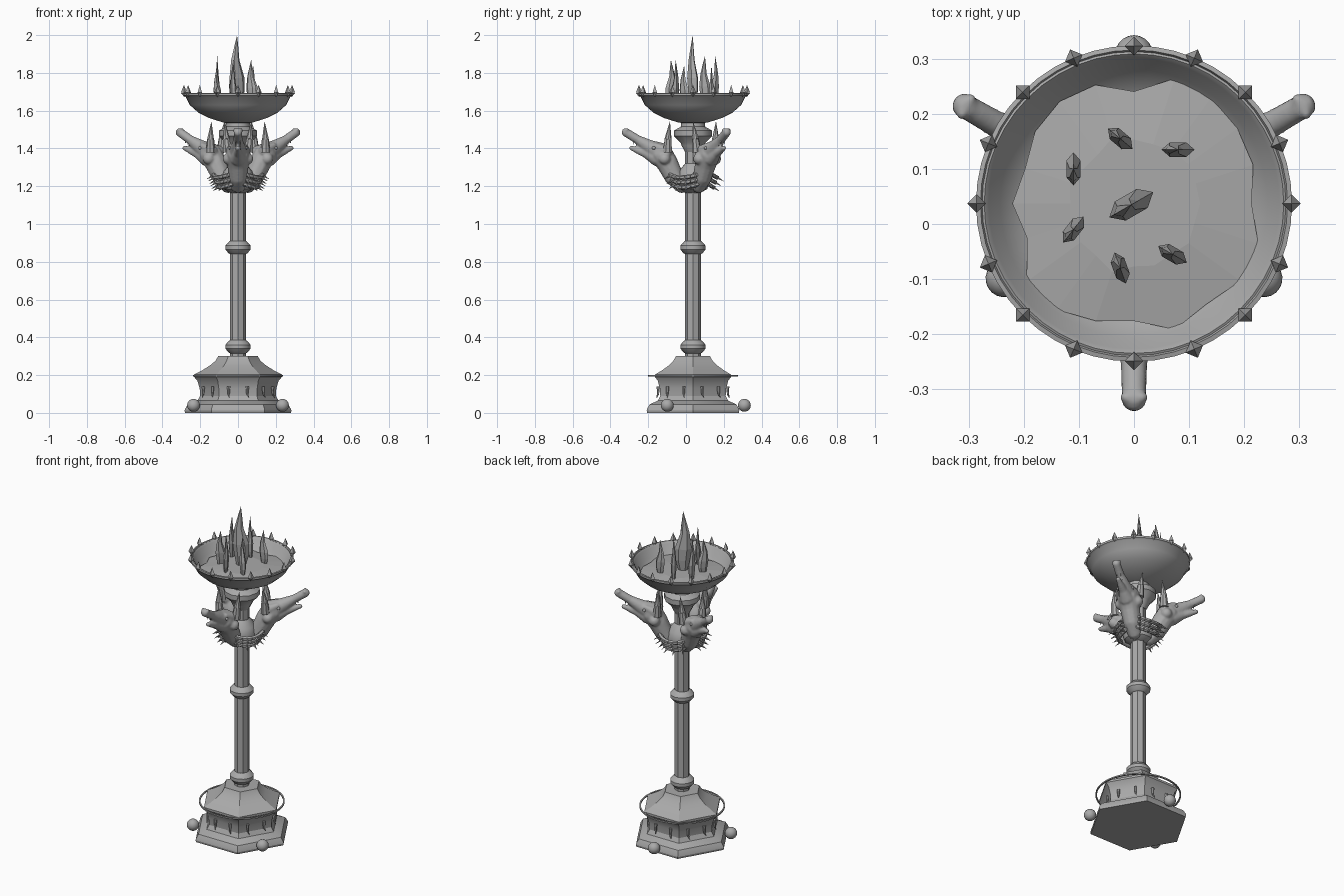
import bpy, bmesh, math, random
from mathutils import Vector, Matrix

if "Cube" in bpy.data.objects:
    bpy.data.objects.remove(bpy.data.objects["Cube"])

random.seed(4)
CY = 0.037  # the stand's axis sits slightly behind the origin
metal = bpy.data.materials.new("grey_metal")
metal.diffuse_color = (0.40, 0.40, 0.40, 1)
metal.use_nodes = True
metal.node_tree.nodes["Principled BSDF"].inputs["Base Color"].default_value = metal.diffuse_color


def finish(name, bm, smooth=None, turn=0.0):
    bmesh.ops.recalc_face_normals(bm, faces=bm.faces)
    me = bpy.data.meshes.new(name)
    bm.to_mesh(me)
    bm.free()
    me.materials.append(metal)
    ob = bpy.data.objects.new(name, me)
    bpy.context.collection.objects.link(ob)
    ob.location = (0, CY, 0)
    ob.rotation_euler.z = turn
    if smooth:
        bpy.ops.object.select_all(action='DESELECT')
        ob.select_set(True)
        bpy.context.view_layer.objects.active = ob
        bpy.ops.object.shade_smooth_by_angle(angle=math.radians(smooth))
    return ob


def lathe(name, profile, sides, smooth=None, closed=False):
    """Revolve (radius, z) pairs; open ends are capped."""
    bm = bmesh.new()
    rings = [[bm.verts.new((r * math.cos(2 * math.pi * i / sides),
                            r * math.sin(2 * math.pi * i / sides), z))
              for i in range(sides)] for r, z in profile]
    pairs = list(zip(rings, rings[1:])) + ([(rings[-1], rings[0])] if closed else [])
    for a, b in pairs:
        for i in range(sides):
            j = (i + 1) % sides
            bm.faces.new((a[i], a[j], b[j], b[i]))
    if not closed:
        bm.faces.new(rings[0])
        bm.faces.new(rings[-1])
    return finish(name, bm, smooth)


def add_cone(bm, base, tip, radius, sides=6, tip_radius=0.0):
    base, tip = Vector(base), Vector(tip)
    d = tip - base
    m = Matrix.Translation((base + tip) / 2) @ d.to_track_quat('Z', 'Y').to_matrix().to_4x4()
    bmesh.ops.create_cone(bm, cap_ends=True, segments=sides, radius1=radius,
                          radius2=tip_radius, depth=d.length, matrix=m)


def add_ball(bm, p, r, detail=2):
    bmesh.ops.create_icosphere(bm, subdivisions=detail, radius=r, matrix=Matrix.Translation(p))


def add_chain(bm, pts, steps=7):
    """Overlapping balls along (x, y, z, radius) points."""
    for a, b in zip(pts, pts[1:]):
        for i in range(steps + 1):
            q = [u + (v - u) * i / steps for u, v in zip(a, b)]
            add_ball(bm, q[:3], q[3])


# Hexagonal pedestal
lathe("pedestal", [(0.28, 0), (0.283, 0.012), (0.28, 0.022), (0.265, 0.045), (0.215, 0.065),
                   (0.20, 0.09), (0.203, 0.13), (0.215, 0.17), (0.232, 0.19), (0.232, 0.203),
                   (0.19, 0.225), (0.15, 0.25), (0.12, 0.275), (0.105, 0.30)], 6, 25)
lathe("pedestal_hoop", [(0.230, 0.193), (0.238, 0.193), (0.238, 0.201), (0.230, 0.201)],
      48, 40, closed=True)

# Ball feet on alternate sides
for k in range(3):
    bm = bmesh.new()
    bmesh.ops.create_uvsphere(bm, u_segments=20, v_segments=12, radius=0.034,
                              matrix=Matrix.Translation((0.272, 0, 0.04)))
    finish("ball_foot", bm, 60, math.radians(90 + 120 * k))

# Small hooked drops around the waist
for k in range(12):
    bm = bmesh.new()
    add_cone(bm, (0.19, 0, 0.14), (0.192, 0, 0.10), 0.009, 6, 0.006)
    add_cone(bm, (0.192, 0, 0.10), (0.200, 0.008, 0.078), 0.006)
    finish("waist_drop", bm, None, math.radians(15 + 30 * k))

# Column with collars
lathe("column", [(0.042, 0.29), (0.042, 1.45)], 8)
for z in (0.35, 0.875):
    lathe("collar", [(0.042, z - 0.035), (0.05, z - 0.03), (0.067, z - 0.01), (0.067, z + 0.01),
                     (0.05, z + 0.03), (0.042, z + 0.035)], 16, 30)
lathe("hub", [(0.04, 1.165), (0.075, 1.185), (0.09, 1.23), (0.075, 1.28), (0.042, 1.32)], 20, 40)
lathe("capital", [(0.042, 1.38), (0.06, 1.415), (0.065, 1.43), (0.10, 1.465), (0.10, 1.495),
                  (0.065, 1.515), (0.06, 1.55)], 12, 30)

# Three beast heads facing outwards
for k in range(3):
    turn = math.radians(-90 + 120 * k)
    bm = bmesh.new()
    add_chain(bm, [(0.06, 0, 1.205, 0.042), (0.10, 0, 1.25, 0.052), (0.135, 0, 1.32, 0.058),
                   (0.165, 0, 1.365, 0.062)])                                    # neck
    add_chain(bm, [(0.165, 0, 1.375, 0.056), (0.225, 0, 1.405, 0.040),
                   (0.29, 0, 1.445, 0.025), (0.355, 0, 1.485, 0.024)])           # upper jaw
    add_chain(bm, [(0.19, 0, 1.35, 0.045), (0.245, 0, 1.372, 0.026), (0.325, 0, 1.402, 0.014)])
    for s in (-1, 1):
        add_chain(bm, [(0.14, s * 0.035, 1.385, 0.032), (0.20, s * 0.03, 1.415, 0.016)], 5)  # brow
        add_ball(bm, (0.15, s * 0.05, 1.345, 0.0)[:3], 0.032)                    # cheek
        add_ball(bm, (0.352, s * 0.014, 1.497), 0.012)                           # nostril
    ob = finish("beast_head", bm, None, turn)
    rm = ob.modifiers.new("merge", 'REMESH')
    rm.mode = 'VOXEL'
    rm.voxel_size = 0.006
    rm.use_smooth_shade = True
    sm = ob.modifiers.new("soften", 'SMOOTH')
    sm.iterations = 5

    bm = bmesh.new()
    for s in (-1, 1):
        add_cone(bm, (0.135, s * 0.055, 1.38), (0.132, s * 0.062, 1.45), 0.026, 8, 0.019)
        add_cone(bm, (0.132, s * 0.062, 1.45), (0.122, s * 0.070, 1.545), 0.019, 8)
    finish("horns", bm, 40, turn)

    bm = bmesh.new()
    for s in (-1, 1):
        add_ball(bm, (0.207, s * 0.040, 1.402), 0.010)
    finish("eyes", bm, 60, turn)

    bm = bmesh.new()
    for s in (-1, 1):
        for i in range(3):
            x = 0.27 + 0.022 * i
            add_cone(bm, (x, s * 0.012, 1.425 + 0.011 * i), (x, s * 0.012, 1.398 + 0.011 * i), 0.005, 4)
    finish("teeth", bm, None, turn)

# Drooping spiked bands strung between the necks
for k in range(3):
    turn = math.radians(-30 + 120 * k)
    bm = bmesh.new()
    for row in range(3):
        pts = []
        for i in range(9):
            t = -1 + i / 4
            a = t * math.radians(48)
            r = 0.128 - 0.010 * row
            pts.append((r * math.cos(a), r * math.sin(a),
                        1.268 - 0.026 * row - 0.022 * (1 - t * t)))
        for p, q in zip(pts, pts[1:]):
            add_cone(bm, p, q, 0.012, 6, 0.012)
        for i in (1, 3, 5, 7):
            p = Vector(pts[i])
            add_cone(bm, p, p + Vector((p.x * 0.32, p.y * 0.32, -0.022)), 0.008, 5)
    finish("spiked_band", bm, 40, turn)

# Fire bowl with a lipped rim
lathe("bowl", [(0.02, 1.53), (0.08, 1.538), (0.15, 1.56), (0.21, 1.59), (0.255, 1.63),
               (0.278, 1.675), (0.287, 1.68), (0.287, 1.692), (0.279, 1.694), (0.276, 1.688),
               (0.272, 1.69), (0.264, 1.682), (0.243, 1.635), (0.20, 1.60), (0.14, 1.575),
               (0.02, 1.56)], 48, 35)

# Rim spikes
for k in range(16):
    bm = bmesh.new()
    add_cone(bm, (0.286, 0, 1.695), (0.286, 0, 1.736), 0.017, 4)
    add_cone(bm, (0.286, 0, 1.695), (0.284, 0, 1.672), 0.017, 4)
    finish("rim_spike", bm, None, math.radians(22.5 * k))

# Jagged ember bed
bm = bmesh.new()
n = 20
rings = []
for base, jitter, z in ((0.195, 0, 1.585), (0.222, 0.022, 1.628), (0.12, 0.01, 1.642)):
    rings.append([])
    for i in range(n):
        r = base + random.uniform(-jitter, jitter)
        a = 2 * math.pi * i / n
        rings[-1].append(bm.verts.new((r * math.cos(a), r * math.sin(a), z)))
for a, b in zip(rings, rings[1:]):
    for i in range(n):
        bm.faces.new((a[i], a[(i + 1) % n], b[(i + 1) % n], b[i]))
bm.faces.new(rings[0])
bm.faces.new(rings[-1])
finish("ember_bed", bm)

# Faceted flames: x, y, tip height, length, width, heading
for x, y, top, ln, wd, ang in ((-0.005, 0.035, 2.0, 0.092, 0.046, 30), (-0.025, 0.155, 1.89, 0.058, 0.030, -40),
                               (0.08, 0.135, 1.84, 0.06, 0.03, 0), (-0.11, 0.10, 1.89, 0.06, 0.03, 90),
                               (-0.11, -0.01, 1.84, 0.06, 0.03, 52), (0.07, -0.055, 1.87, 0.06, 0.03, -30),
                               (-0.025, -0.08, 1.87, 0.06, 0.03, -70)):
    bm = bmesh.new()
    low = 1.62
    prev = None
    for h, f, lean in ((0, 0.45, 0), (0.22, 0.9, 0.05), (0.40, 1.0, 0.0), (0.65, 0.55, -0.12), (0.85, 0.25, -0.05)):
        ring = [bm.verts.new((f * ln / 2 * math.cos(i * math.pi / 3) + lean * ln,
                              f * wd / 2 * math.sin(i * math.pi / 3), low + h * (top - low)))
                for i in range(6)]
        if prev:
            for i in range(6):
                bm.faces.new((prev[i], prev[(i + 1) % 6], ring[(i + 1) % 6], ring[i]))
        else:
            bm.faces.new(ring)
        prev = ring
    tip = bm.verts.new((0, 0, top))
    for i in range(6):
        bm.faces.new((prev[i], prev[(i + 1) % 6], tip))
    ob = finish("flame", bm, None, math.radians(ang))
    ob.location = (x, y, 0)
